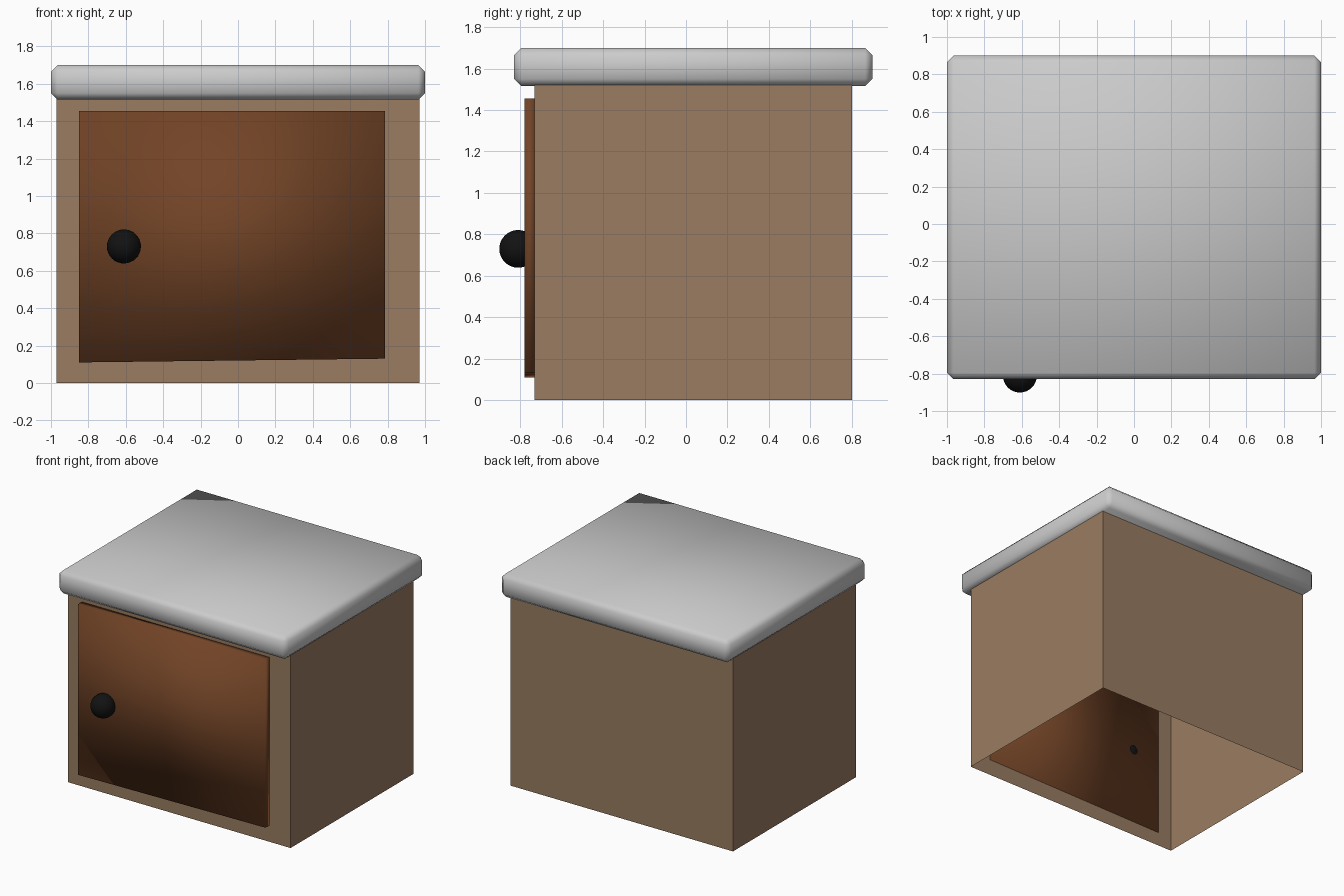
import bpy, bmesh

if "Cube" in bpy.data.objects:
    bpy.data.objects.remove(bpy.data.objects["Cube"])


def material(name, rgb):
    m = bpy.data.materials.new(name)
    m.diffuse_color = (*rgb, 1)
    m.use_nodes = True
    m.node_tree.nodes["Principled BSDF"].inputs["Base Color"].default_value = m.diffuse_color
    return m


def finish(name, bm, mat=None, smooth=False):
    bmesh.ops.recalc_face_normals(bm, faces=bm.faces)
    for f in bm.faces:
        f.smooth = smooth
    me = bpy.data.meshes.new(name)
    bm.to_mesh(me)
    bm.free()
    ob = bpy.data.objects.new(name, me)
    bpy.context.collection.objects.link(ob)
    if mat:
        me.materials.append(mat)
    return ob


def box(lo, hi):
    bm = bmesh.new()
    bmesh.ops.create_cube(bm, size=1)
    for v in bm.verts:
        v.co = [lo[i] if v.co[i] < 0 else hi[i] for i in range(3)]
    return bm


tan = material("tan_wood", (0.32, 0.20, 0.12))
brown = material("brown_wood", (0.17, 0.058, 0.02))
black = material("black_knob", (0.006, 0.006, 0.006))

# Door outline shared by the door and the opening behind it (x, z), lower edge slightly uneven
outline = [(-0.85, 0.11), (0.785, 0.13), (0.785, 1.455), (-0.85, 1.455)]
FRONT = -0.73

# Cabinet shell: thin walls, open underneath, front wall with door opening
bm = box((-0.97, FRONT, 0), (0.97, 0.80, 1.52))
bm.normal_update()
removed = [f for f in bm.faces if f.normal.z < -0.9 or f.normal.y < -0.9]
bmesh.ops.delete(bm, geom=removed, context='FACES_ONLY')
corners = [(-0.97, 0), (0.97, 0), (0.97, 1.52), (-0.97, 1.52)]
outer = [bm.verts.new((x, FRONT, z)) for x, z in corners]
inner = [bm.verts.new((x, FRONT, z)) for x, z in outline]
for i in range(4):
    j = (i + 1) % 4
    bm.faces.new((outer[i], outer[j], inner[j], inner[i]))
bmesh.ops.remove_doubles(bm, verts=bm.verts, dist=0.0001)
finish("cabinet_shell", bm, tan)

# Door panel standing proud of the front wall
bm = bmesh.new()
front = [bm.verts.new((x, -0.78, z)) for x, z in outline]
back = [bm.verts.new((x, -0.727, z)) for x, z in outline]
bm.faces.new(front)
bm.faces.new(back[::-1])
for i in range(4):
    j = (i + 1) % 4
    bm.faces.new((front[i], back[i], back[j], front[j]))
finish("door", bm, brown, smooth=True)

# Countertop with chamfered, softly shaded edges
bm = box((-1, -0.83, 1.515), (1, 0.90, 1.70))
bmesh.ops.bevel(bm, geom=bm.edges[:], offset=0.035, segments=1,
                affect='EDGES', profile=0.5)
finish("countertop", bm, smooth=True)

# Round door knob
bm = bmesh.new()
bmesh.ops.create_uvsphere(bm, u_segments=32, v_segments=16, radius=0.091)
bmesh.ops.translate(bm, verts=bm.verts, vec=(-0.61, -0.81, 0.73))
finish("door_knob", bm, black, smooth=True)
